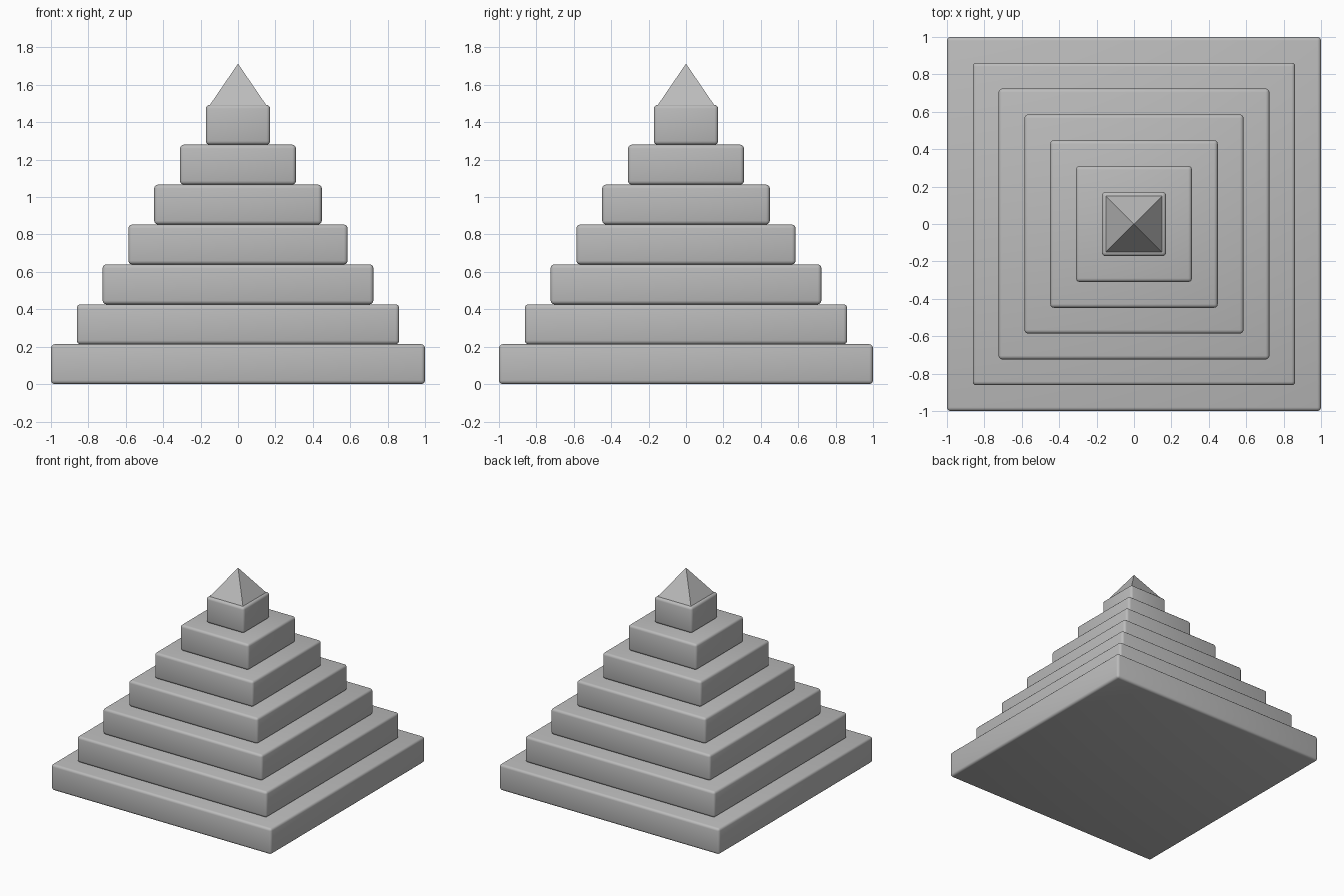
import bpy
import bmesh
import math

cube = bpy.data.objects.get("Cube")
if cube:
    bpy.data.objects.remove(cube, do_unlink=True)

TIERS = 7
TIER_HEIGHT = 0.2133
STEP = 0.138
BEVEL = 0.02

# Stone colour
stone = bpy.data.materials.new("grey_stone")
stone.use_nodes = True
colour = (0.5, 0.5, 0.5, 1)
stone.diffuse_color = colour
stone.node_tree.nodes["Principled BSDF"].inputs["Base Color"].default_value = colour


def add_object(name, bm):
    mesh = bpy.data.meshes.new(name)
    bm.to_mesh(mesh)
    bm.free()
    mesh.materials.append(stone)
    obj = bpy.data.objects.new(name, mesh)
    bpy.context.collection.objects.link(obj)
    return obj


# Square steps with rounded edges, each narrower than the one below
for i in range(TIERS):
    width = 2 * (1 - STEP * i)
    bm = bmesh.new()
    bmesh.ops.create_cube(bm, size=1)
    bmesh.ops.scale(bm, vec=(width, width, TIER_HEIGHT), verts=bm.verts)
    bmesh.ops.translate(bm, vec=(0, 0, TIER_HEIGHT * (i + 0.5)), verts=bm.verts)
    bmesh.ops.bevel(bm, geom=bm.edges[:], offset=BEVEL, segments=3,
                    profile=0.5, affect='EDGES')
    for face in bm.faces:
        face.smooth = True
    add_object(f"step_{i + 1}", bm)

# Flat-sided pyramid cap
CAP_HALF = 0.15
CAP_HEIGHT = 0.22
bm = bmesh.new()
bmesh.ops.create_cone(bm, cap_ends=True, segments=4, radius1=CAP_HALF * math.sqrt(2),
                      radius2=0, depth=CAP_HEIGHT)
cap = add_object("pyramid_cap", bm)
cap.location.z = TIERS * TIER_HEIGHT + CAP_HEIGHT / 2
cap.rotation_euler.z = math.radians(45)
